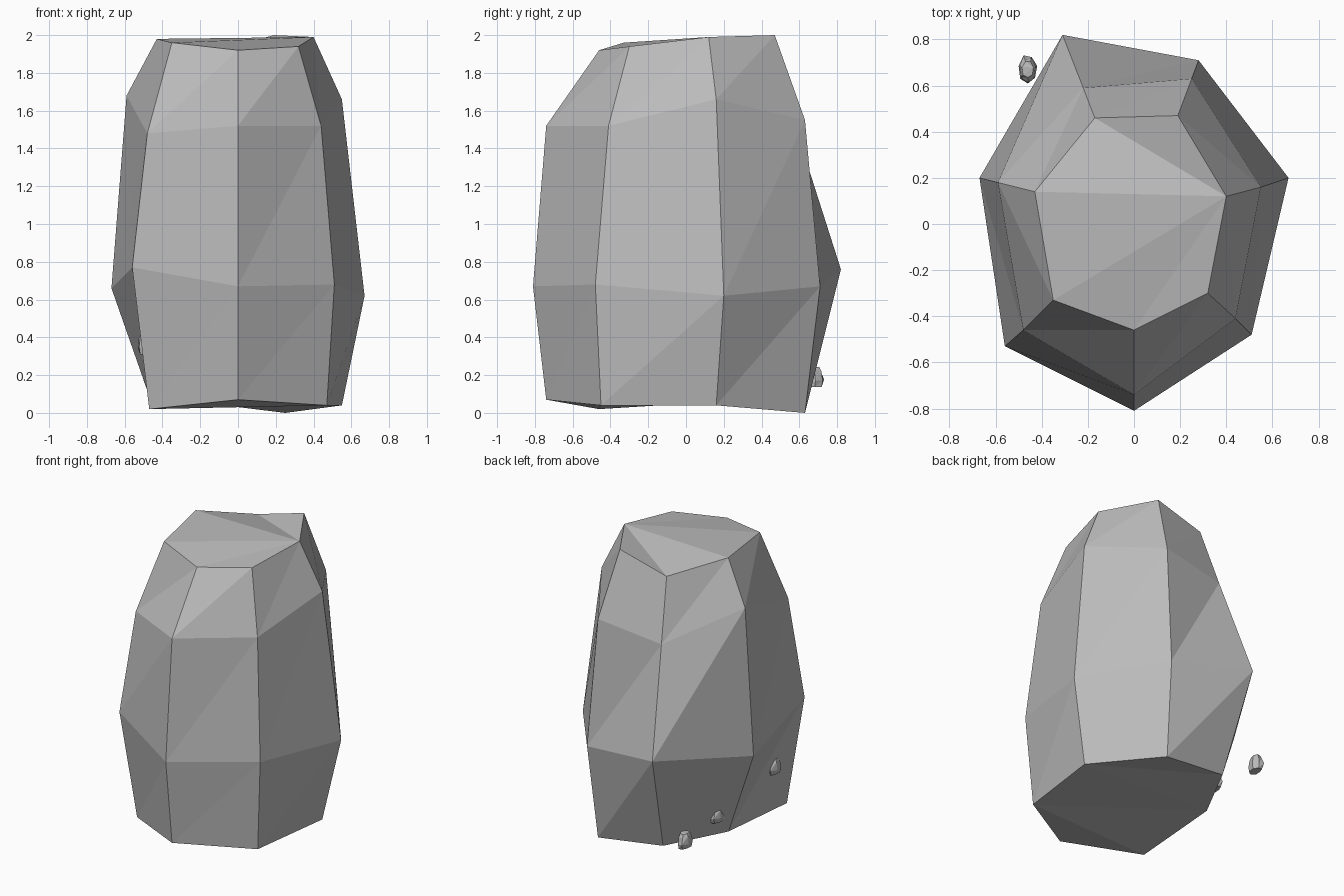
import bpy
import bmesh
from mathutils import Vector

default_cube = bpy.data.objects.get("Cube")
if default_cube:
    bpy.data.objects.remove(default_cube, do_unlink=True)

# One plain stone colour
stone = bpy.data.materials.new("stone grey")
stone.use_nodes = True
stone_colour = (0.5, 0.5, 0.5, 1)
stone.diffuse_color = stone_colour
stone.node_tree.nodes["Principled BSDF"].inputs["Base Color"].default_value = stone_colour

# Seven-sided rock outline: rings from base to crown, starting at the front corner
base_ring = [(0, -.74, .07), (.47, -.45, .04), (.55, .16, .04), (.25, .63, 0),
             (-.24, .6, .06), (-.46, .18, .06), (-.47, -.46, .02)]
belly_ring = [(0, -.81, .67), (.51, -.48, .68), (.67, .2, .62), (.28, .71, .67),
              (-.31, .82, .76), (-.67, .2, .66), (-.56, -.53, .77)]
shoulder_ring = [(0, -.74, 1.52), (.44, -.41, 1.52), (.55, .16, 1.66), (.25, .63, 1.55),
                 (-.22, .59, 1.48), (-.59, .18, 1.68), (-.48, -.46, 1.48)]
crown_ring = [(0, -.46, 1.92), (.32, -.3, 1.94), (.4, .12, 1.99), (.19, .47, 2),
              (-.17, .46, 1.9), (-.43, .14, 1.98), (-.35, -.33, 1.96)]
outline = [base_ring, belly_ring, shoulder_ring, crown_ring]


def build_rock_mesh(name, rings):
    bm = bmesh.new()
    loops = [[bm.verts.new(point) for point in ring] for ring in rings]
    sides = len(rings[0])
    # Side facets, every quad split along the same rising diagonal
    for lower, upper in zip(loops, loops[1:]):
        for i in range(sides):
            j = (i + 1) % sides
            bm.faces.new((lower[i], lower[j], upper[j]))
            bm.faces.new((lower[i], upper[j], upper[i]))
    # Crown: fan spreading from the left corner
    top = loops[-1]
    for step in range(1, sides - 1):
        bm.faces.new((top[2], top[(2 + step) % sides], top[(3 + step) % sides]))
    # Underside: zigzag strip of triangles
    bottom = loops[0]
    for a, b, c in [(0, 1, 6), (1, 5, 6), (1, 2, 5), (2, 4, 5), (2, 3, 4)]:
        bm.faces.new((bottom[c], bottom[b], bottom[a]))
    bmesh.ops.recalc_face_normals(bm, faces=bm.faces)
    mesh = bpy.data.meshes.new(name)
    bm.to_mesh(mesh)
    bm.free()
    mesh.materials.append(stone)
    return mesh


def place(name, mesh, location=(0, 0, 0), scale=(1, 1, 1)):
    obj = bpy.data.objects.new(name, mesh)
    obj.location = location
    obj.scale = scale
    bpy.context.collection.objects.link(obj)
    return obj


# Main boulder
place("boulder", build_rock_mesh("boulder", outline))

# Small pebbles around the back right foot, same shape centred on its own middle
middle = Vector((0, 0, 1))
pebble_mesh = build_rock_mesh(
    "pebble", [[Vector(point) - middle for point in ring] for ring in outline])
pebble_spots = [(-.46, .67, .19), (-.44, .28, .22), (-.43, .04, .12), (-.49, -.28, .36)]
for number, spot in enumerate(pebble_spots, start=1):
    place(f"pebble_{number}", pebble_mesh, spot, (.06, .075, .054))
